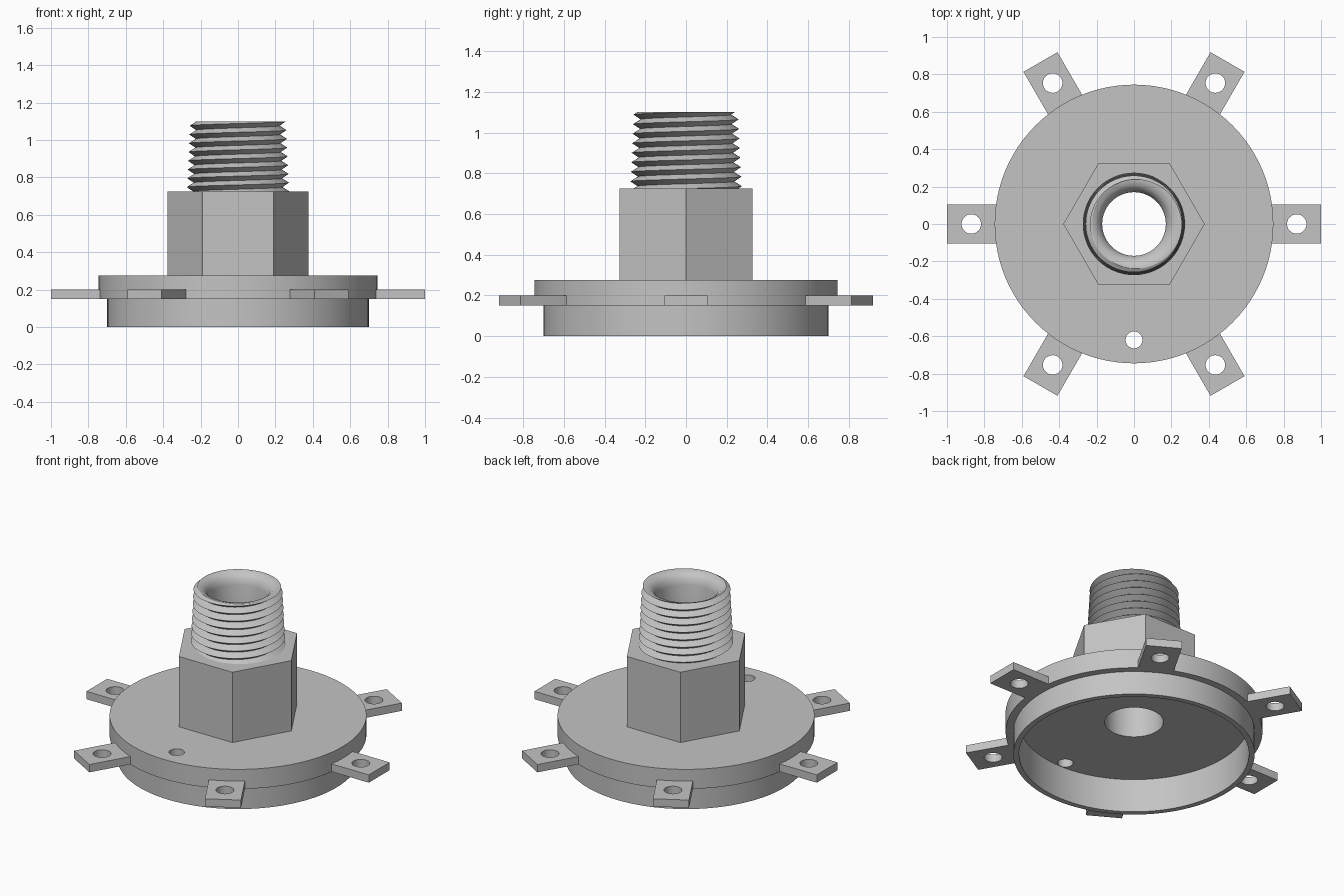
import bpy, bmesh, math
from mathutils import Matrix

cube = bpy.data.objects.get("Cube")
if cube:
    bpy.data.objects.remove(cube, do_unlink=True)

SEG = 96
BORE = 0.17

metal = bpy.data.materials.new("light grey metal")
metal.use_nodes = True
grey = (0.55, 0.55, 0.55, 1)
metal.diffuse_color = grey
metal.node_tree.nodes["Principled BSDF"].inputs["Base Color"].default_value = grey


def make(name, bm):
    bmesh.ops.recalc_face_normals(bm, faces=bm.faces)
    mesh = bpy.data.meshes.new(name)
    bm.to_mesh(mesh)
    bm.free()
    mesh.materials.append(metal)
    ob = bpy.data.objects.new(name, mesh)
    bpy.context.collection.objects.link(ob)
    return ob


def smooth(ob):
    bpy.ops.object.select_all(action='DESELECT')
    ob.select_set(True)
    bpy.context.view_layer.objects.active = ob
    bpy.ops.object.shade_smooth_by_angle(angle=math.radians(30))


def prism(name, radius, low, high, sides, x=0, y=0):
    bm = bmesh.new()
    bmesh.ops.create_cone(bm, cap_ends=True, segments=sides, radius1=radius,
                          radius2=radius, depth=high - low,
                          matrix=Matrix.Translation((x, y, (low + high) / 2)))
    return make(name, bm)


def drill(ob, radius, x=0, y=0, sides=48):
    """Cut a vertical round hole and bake the result."""
    cutter = prism("hole_cutter", radius, -1, 2, sides, x, y)
    cutter.hide_render = True
    mod = ob.modifiers.new("hole", 'BOOLEAN')
    mod.operation, mod.solver, mod.object = 'DIFFERENCE', 'EXACT', cutter
    graph = bpy.context.evaluated_depsgraph_get()
    baked = bpy.data.meshes.new_from_object(ob.evaluated_get(graph))
    ob.modifiers.clear()
    ob.data = baked
    bpy.data.objects.remove(cutter, do_unlink=True)


def lathe(name, profile):
    """Revolve a closed (radius, height) profile about z."""
    bm = bmesh.new()
    rings = [[bm.verts.new((r * math.cos(a), r * math.sin(a), z)) for r, z in profile]
             for a in (math.tau * i / SEG for i in range(SEG))]
    n = len(profile)
    for i in range(SEG):
        a, b = rings[i], rings[(i + 1) % SEG]
        for k in range(n):
            m = (k + 1) % n
            bm.faces.new((a[k], b[k], b[m], a[m]))
    return make(name, bm)


# Round flange with a hollow underside and one vent hole
flange = lathe("flange", [(BORE, 0.215), (0.667, 0.215), (0.667, 0), (0.70, 0),
                          (0.70, 0.15), (0.745, 0.15), (0.745, 0.275), (BORE, 0.275)])
drill(flange, 0.045, 0, -0.62)
smooth(flange)

# Hexagonal body, corners on the x axis
hexagon = bmesh.new()
ring = [hexagon.verts.new((0.378 * math.cos(math.tau * i / 6),
                           0.378 * math.sin(math.tau * i / 6), 0.275)) for i in range(6)]
base = hexagon.faces.new(ring)
lift = bmesh.ops.extrude_face_region(hexagon, geom=[base])
bmesh.ops.translate(hexagon, vec=(0, 0, 0.45),
                    verts=[v for v in lift["geom"] if isinstance(v, bmesh.types.BMVert)])
hex_body = make("hex_body", hexagon)
drill(hex_body, BORE, sides=SEG)
smooth(hex_body)


# Tapered screw thread with a rounded lip and open bore
def threaded_spout(low, high, turns, depth):
    pitch = (high - low) / turns
    lip = [(0.235, high), (0.207, high - 0.008), (0.183, high - 0.03),
           (BORE, high - 0.07), (BORE, low)]
    bm = bmesh.new()
    columns = []
    for j in range(SEG + 1):
        angle = math.tau * j / SEG
        column = []
        for k in range(2 * turns + 5):
            z = low + pitch * (k / 2 + j / SEG - 1)
            z = min(max(z, low), high)
            phase = ((z - low) / pitch - j / SEG) % 1
            crest = 0.275 - 0.018 * (z - low) / (high - low)
            column.append((crest - depth * (1 - abs(2 * phase - 1)), z))
        column += lip
        columns.append([bm.verts.new((r * math.cos(angle), r * math.sin(angle), z))
                        for r, z in column])
    for a, b in zip(columns, columns[1:]):
        for k in range(len(a) - 1):
            bm.faces.new((a[k], b[k], b[k + 1], a[k + 1]))
    bmesh.ops.remove_doubles(bm, verts=bm.verts, dist=0.0001)
    return make("threaded_spout", bm)


smooth(threaded_spout(0.725, 1.10, 8, 0.036))

# Six drilled mounting tabs around the rim
inner, outer, half = 0.73, 1.0, 0.105
bm = bmesh.new()
bmesh.ops.create_cube(bm, size=1)
bmesh.ops.scale(bm, vec=(outer - inner, 2 * half, 0.05), verts=bm.verts)
bmesh.ops.translate(bm, vec=((outer + inner) / 2, 0, 0.175), verts=bm.verts)
tab = make("mounting_tab_1", bm)
drill(tab, 0.052, 0.87)
smooth(tab)
for i in range(1, 6):
    copy = tab.copy()
    copy.name = f"mounting_tab_{i + 1}"
    copy.rotation_euler.z = math.tau * i / 6
    bpy.context.collection.objects.link(copy)
